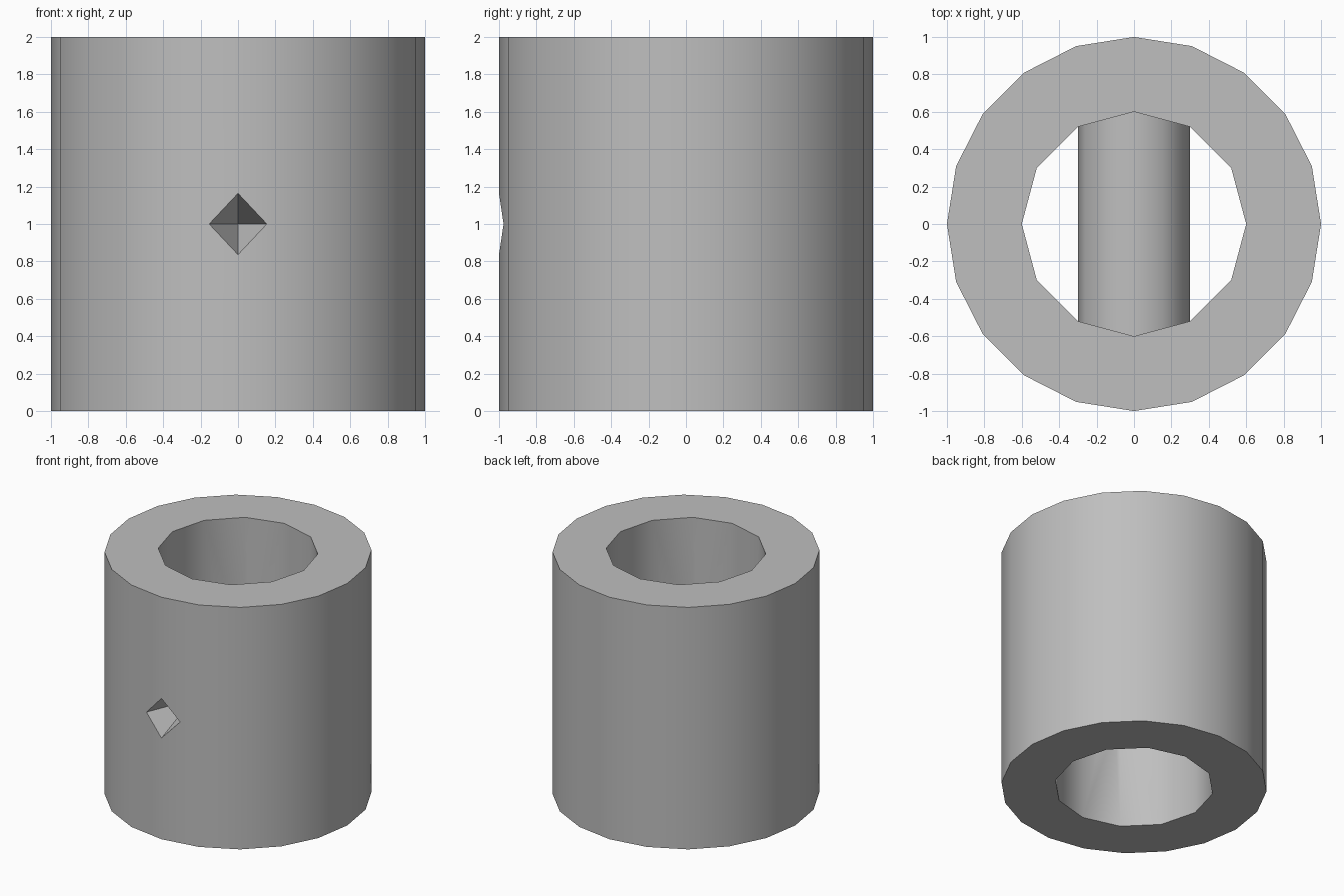
import bpy
import math

if "Cube" in bpy.data.objects:
    bpy.data.objects.remove(bpy.data.objects["Cube"], do_unlink=True)

grey = bpy.data.materials.new("plain grey")
grey.use_nodes = True
colour = (0.52, 0.52, 0.52, 1.0)
grey.diffuse_color = colour
grey.node_tree.nodes["Principled BSDF"].inputs["Base Color"].default_value = colour


def prism(name, sides, bottom, top, length, centre, along_y=False):
    """Straight or tapered prism with a corner on the x axis."""
    bpy.ops.mesh.primitive_cone_add(
        vertices=sides, radius1=bottom, radius2=top, depth=length,
        location=centre, rotation=(-math.pi / 2 if along_y else 0, 0, 0))
    part = bpy.context.object
    part.name = name
    part.data.materials.append(grey)
    return part


def combine(target, other, operation):
    """Apply a boolean and remove the helper."""
    mod = target.modifiers.new(operation.title(), 'BOOLEAN')
    mod.operation = operation
    mod.solver = 'EXACT'
    mod.object = other
    bpy.ops.object.select_all(action='DESELECT')
    target.select_set(True)
    bpy.context.view_layer.objects.active = target
    bpy.ops.object.modifier_apply(modifier=mod.name)
    bpy.data.objects.remove(other, do_unlink=True)


# Thick outer sleeve with a vertical bore
sleeve = prism("sleeve", 20, 1, 1, 2, (0, 0, 1))
combine(sleeve, prism("bore", 12, 0.6, 0.6, 2.4, (0, 0, 1)), 'DIFFERENCE')

# Round bar crossing the bore from front to back
combine(sleeve, prism("cross_bar", 12, 0.3, 0.3, 1.4, (0, 0, 1), True), 'UNION')

# Four-sided tapered recess in the front wall
combine(sleeve, prism("recess", 4, 0.205, 0, 0.5, (0, -0.85, 1), True), 'DIFFERENCE')

bpy.ops.object.shade_smooth_by_angle(angle=math.radians(35))
